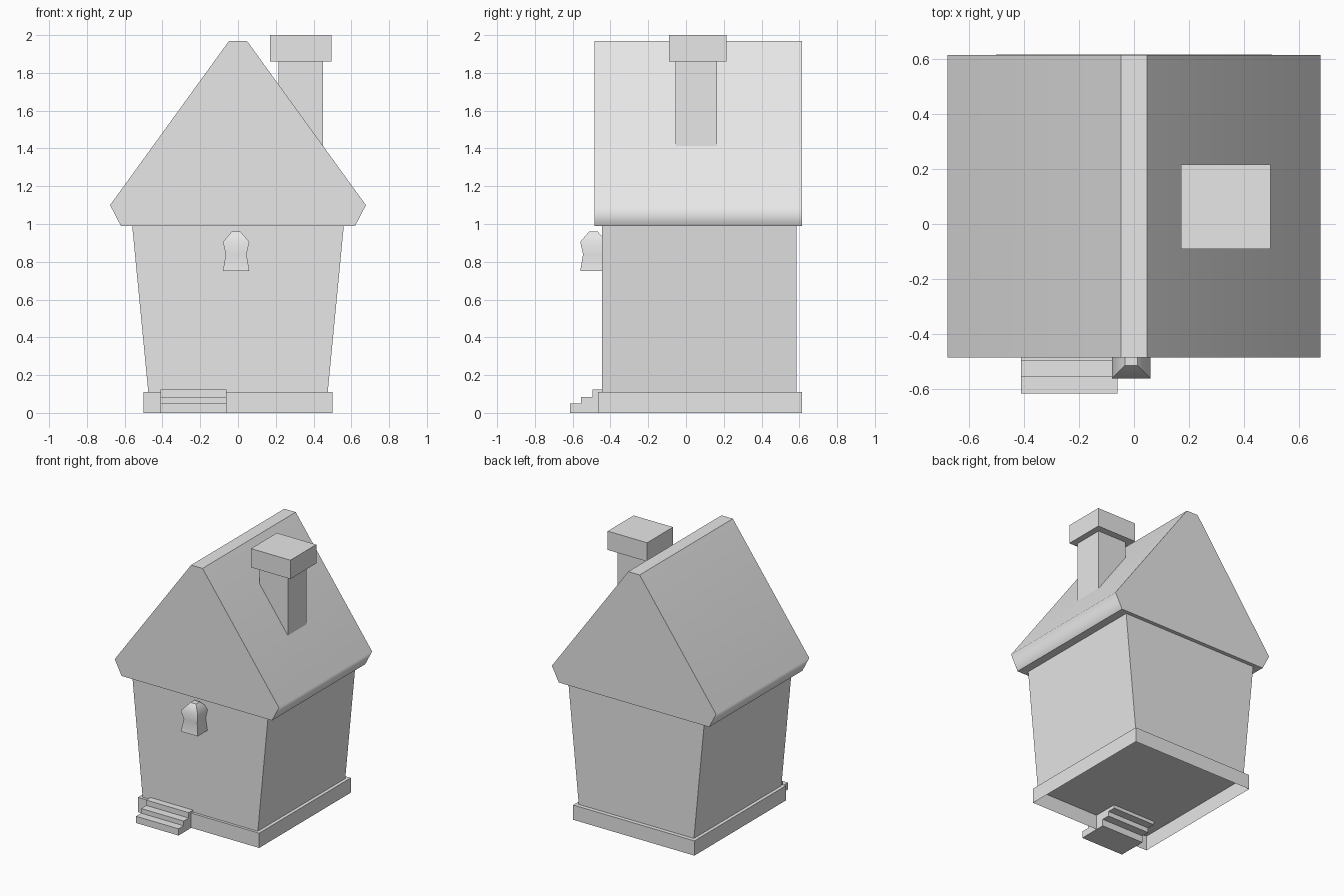
import bpy, bmesh
from mathutils import Vector

default_cube = bpy.data.objects.get("Cube")
if default_cube:
    bpy.data.objects.remove(default_cube, do_unlink=True)

grey = bpy.data.materials.new("plain_grey")
grey.use_nodes = True
grey.diffuse_color = (0.8, 0.8, 0.8, 1)
grey.node_tree.nodes["Principled BSDF"].inputs["Base Color"].default_value = (0.8, 0.8, 0.8, 1)


def finish(name, bm, is_soft=None):
    """Turn a bmesh into an object; edges where is_soft(edge) is true shade smoothly."""
    bmesh.ops.recalc_face_normals(bm, faces=bm.faces)
    if is_soft:
        for face in bm.faces:
            face.smooth = True
        for edge in bm.edges:
            edge.smooth = is_soft(edge)
    mesh = bpy.data.meshes.new(name)
    bm.to_mesh(mesh)
    bm.free()
    mesh.materials.append(grey)
    obj = bpy.data.objects.new(name, mesh)
    bpy.context.collection.objects.link(obj)
    if is_soft:
        weighted = obj.modifiers.new("weighted_normals", "WEIGHTED_NORMAL")
        weighted.keep_sharp = True
    return obj


def prism(name, outline, offset, is_soft=None):
    """Extrude a closed outline of 3D points along an offset."""
    bm = bmesh.new()
    face = bm.faces.new([bm.verts.new(p) for p in outline])
    new = bmesh.ops.extrude_face_region(bm, geom=[face], use_keep_orig=True)
    moved = [v for v in new["geom"] if isinstance(v, bmesh.types.BMVert)]
    bmesh.ops.translate(bm, verts=moved, vec=Vector(offset))
    return finish(name, bm, is_soft)


def box(name, x, y, z, open_bottom=False):
    bm = bmesh.new()
    bmesh.ops.create_cube(bm, size=1)
    for v in bm.verts:
        v.co = [(lo + hi) / 2 + c * (hi - lo) for c, (lo, hi) in zip(v.co, (x, y, z))]
    if open_bottom:
        bm.normal_update()
        bmesh.ops.delete(bm, geom=[f for f in bm.faces if f.normal.z < -0.5],
                         context="FACES_ONLY")
    return finish(name, bm)


def mirrored(half):
    """Complete a right-hand (x, z) profile with its mirror image."""
    return half + [(-x, z) for x, z in reversed(half)]


# Hollow foundation with tapered walls above it
box("foundation", (-0.5, 0.5), (-0.465, 0.615), (0, 0.11), open_bottom=True)
walls = mirrored([(0.475, 0.11), (0.56, 0.99)])
prism("walls", [(x, -0.445, z) for x, z in walls], (0, 1.03, 0))

# Roof with a flat ridge and softly shaded eaves
EAVE_Z = 1.1
roof = mirrored([(0.62, 0.99), (0.677, EAVE_Z), (0.047, 1.97)])
prism("roof", [(x, -0.485, z) for x, z in roof], (0, 1.098, 0),
      lambda e: all(abs(v.co.z - EAVE_Z) < 0.001 for v in e.verts))

# Chimney
box("chimney_shaft", (0.215, 0.45), (-0.055, 0.165), (1.3, 1.87))
box("chimney_cap", (0.17, 0.495), (-0.09, 0.215), (1.86, 2.0))

# Stepped slab of stairs running under the walls
heights = [0, 0.05, 0.085, 0.125]
tread, slab = 0.06, 0.215
top_line, under_line = [], []
for i in range(3):
    y = -0.615 + i * tread
    top_line += [(y, heights[i]), (y, heights[i + 1])]
    under_line += [(y + slab, heights[i]), (y + slab, heights[i + 1])]
stairs = top_line + under_line[::-1]
prism("front_steps", [(-0.41, y, z) for y, z in stairs], (0.35, 0, 0))

# Square wall lantern built from stacked rings, set into the front wall
bm = bmesh.new()
rings = []
for half, z in [(0.07, 0.75), (0.055, 0.84), (0.07, 0.905), (0.023, 0.96)]:
    rings.append([bm.verts.new((-0.01 + sx * half, -0.49 + sy * half, z))
                  for sx, sy in ((-1, -1), (1, -1), (1, 1), (-1, 1))])
for low, high in zip(rings, rings[1:]):
    for i in range(4):
        j = (i + 1) % 4
        bm.faces.new((low[i], low[j], high[j], high[i]))
bm.faces.new(rings[0][::-1])
bm.faces.new(rings[-1])
finish("wall_lantern", bm,
       lambda e: e.verts[0].co.z == e.verts[1].co.z and 0.8 < e.verts[0].co.z < 0.95)
